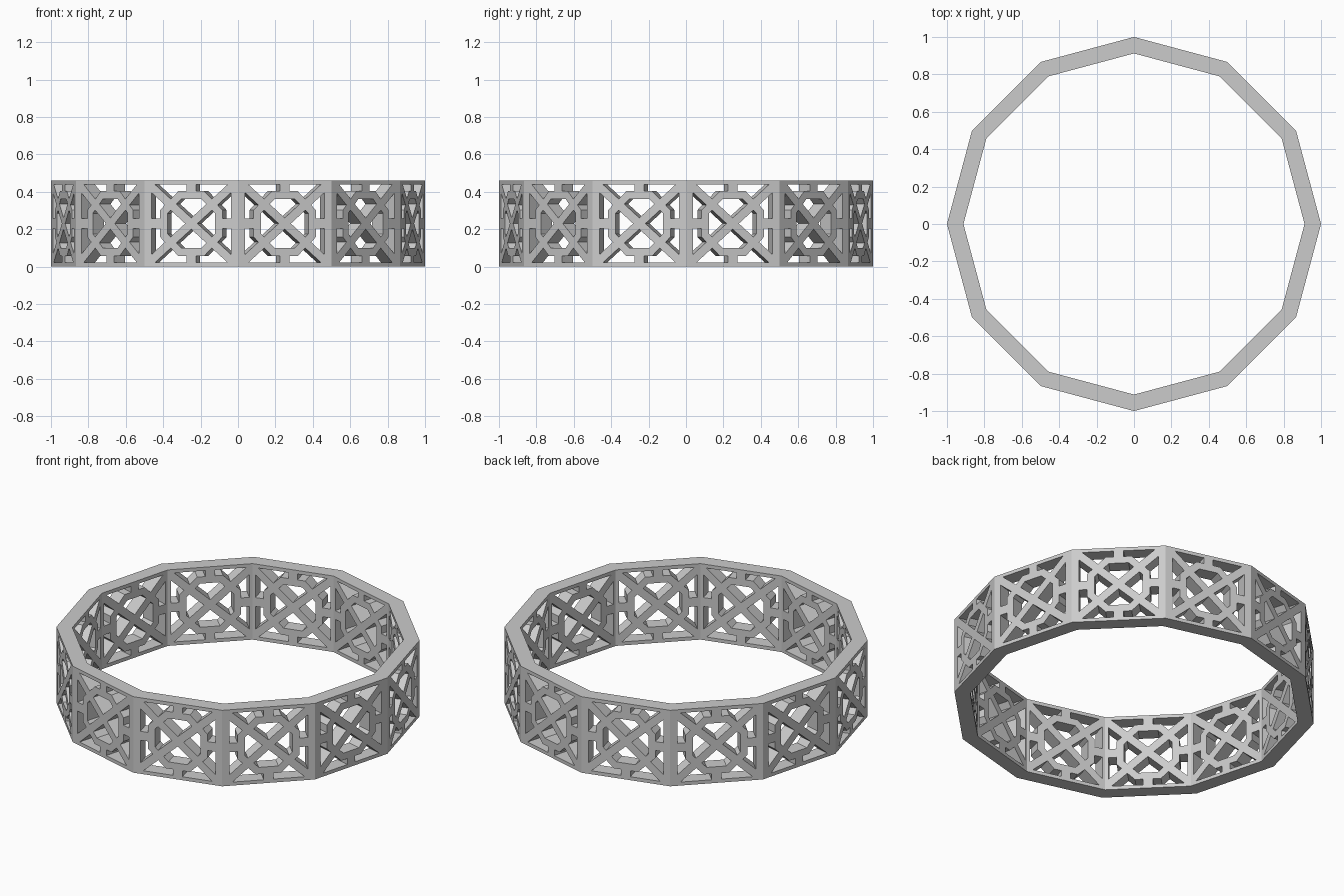
import bpy
import bmesh
import math
from mathutils import Vector

if "Cube" in bpy.data.objects:
    bpy.data.objects.remove(bpy.data.objects["Cube"])

SIDES = 12
R_OUT, R_IN, HEIGHT = 1.0, 0.912, 0.46
STEP = 2 * math.pi / SIDES
HALF_W, HALF_H = R_OUT * math.sin(STEP / 2), HEIGHT / 2
OPEN_W, OPEN_H = HALF_W - 0.04, HALF_H - 0.021   # opening inside posts and rails
RING_OUT, RING_IN = 0.173, 0.132                 # octagon ring apothems
BAR, STUB = 0.0225, 0.027                        # half widths of bars

grey = bpy.data.materials.new("light_grey")
grey.use_nodes = True
grey.diffuse_color = (0.6, 0.6, 0.6, 1)
grey.node_tree.nodes["Principled BSDF"].inputs["Base Color"].default_value = (0.6, 0.6, 0.6, 1)


def new_object(name, bm):
    bmesh.ops.recalc_face_normals(bm, faces=bm.faces)
    mesh = bpy.data.meshes.new(name)
    bm.to_mesh(mesh)
    bm.free()
    mesh.materials.append(grey)
    obj = bpy.data.objects.new(name, mesh)
    bpy.context.collection.objects.link(obj)
    return obj


def sector_holes(half_u, half_v, open_v):
    """Holes of the sector around +v: two outside the ring, one inside it."""
    d = Vector((half_u, half_v)).normalized()
    n = Vector((-d.y, d.x))
    flat = math.tan(math.pi / 8)

    def on_diagonal(apothem):
        t = (apothem * math.sqrt(2) - BAR * (n.x + n.y)) / (d.x + d.y)
        return d * t + n * BAR

    top = d * ((open_v - BAR * n.y) / d.y) + n * BAR
    outer = [(STUB, RING_OUT), (RING_OUT * flat, RING_OUT),
             tuple(on_diagonal(RING_OUT)), tuple(top), (STUB, open_v)]
    p = on_diagonal(RING_IN)
    f = RING_IN * flat
    inner = [(0, BAR / n.y), tuple(p), (f, RING_IN), (-f, RING_IN), (-p.x, p.y)]
    return [outer, [(-u, v) for u, v in outer], inner]


# One panel's hole outlines, mirrored to all four sectors
holes = []
for sign in (1, -1):
    holes += [[(u, v * sign) for u, v in h]
              for h in sector_holes(HALF_W, HALF_H, OPEN_H)]
    holes += [[(v * sign, u) for u, v in h]
              for h in sector_holes(HALF_H, HALF_W, OPEN_W)]

# Solid twelve-sided band
bm = bmesh.new()
loops = []
for r, z in ((R_OUT, 0), (R_OUT, HEIGHT), (R_IN, HEIGHT), (R_IN, 0)):
    loops.append([bm.verts.new((r * math.cos(i * STEP), r * math.sin(i * STEP), z))
                  for i in range(SIDES)])
for k in range(4):
    a, b = loops[k], loops[(k + 1) % 4]
    for i in range(SIDES):
        j = (i + 1) % SIDES
        bm.faces.new((a[i], a[j], b[j], b[i]))
band = new_object("openwork_band", bm)

# Prisms that pierce every panel along its own normal
bm = bmesh.new()
near = R_IN * math.cos(STEP / 2) - 0.015
far = R_OUT * math.cos(STEP / 2) + 0.02
for i in range(SIDES):
    angle = (i + 0.5) * STEP
    normal = Vector((math.cos(angle), math.sin(angle), 0))
    side = Vector((-math.sin(angle), math.cos(angle), 0))
    for hole in holes:
        ends = []
        for depth in (near, far):
            ends.append([bm.verts.new(normal * depth + side * u + Vector((0, 0, v + HALF_H)))
                         for u, v in hole])
            bm.faces.new(ends[-1])
        count = len(hole)
        for k in range(count):
            m = (k + 1) % count
            bm.faces.new((ends[0][k], ends[0][m], ends[1][m], ends[1][k]))
cutter = new_object("panel_hole_cutter", bm)
cutter.hide_render = True

# Cut the lattice, then drop the cutter
cut = band.modifiers.new("lattice", 'BOOLEAN')
cut.operation = 'DIFFERENCE'
cut.solver = 'EXACT'
cut.object = cutter
bpy.context.view_layer.objects.active = band
band.select_set(True)
bpy.ops.object.modifier_apply(modifier=cut.name)
bpy.data.objects.remove(cutter)
